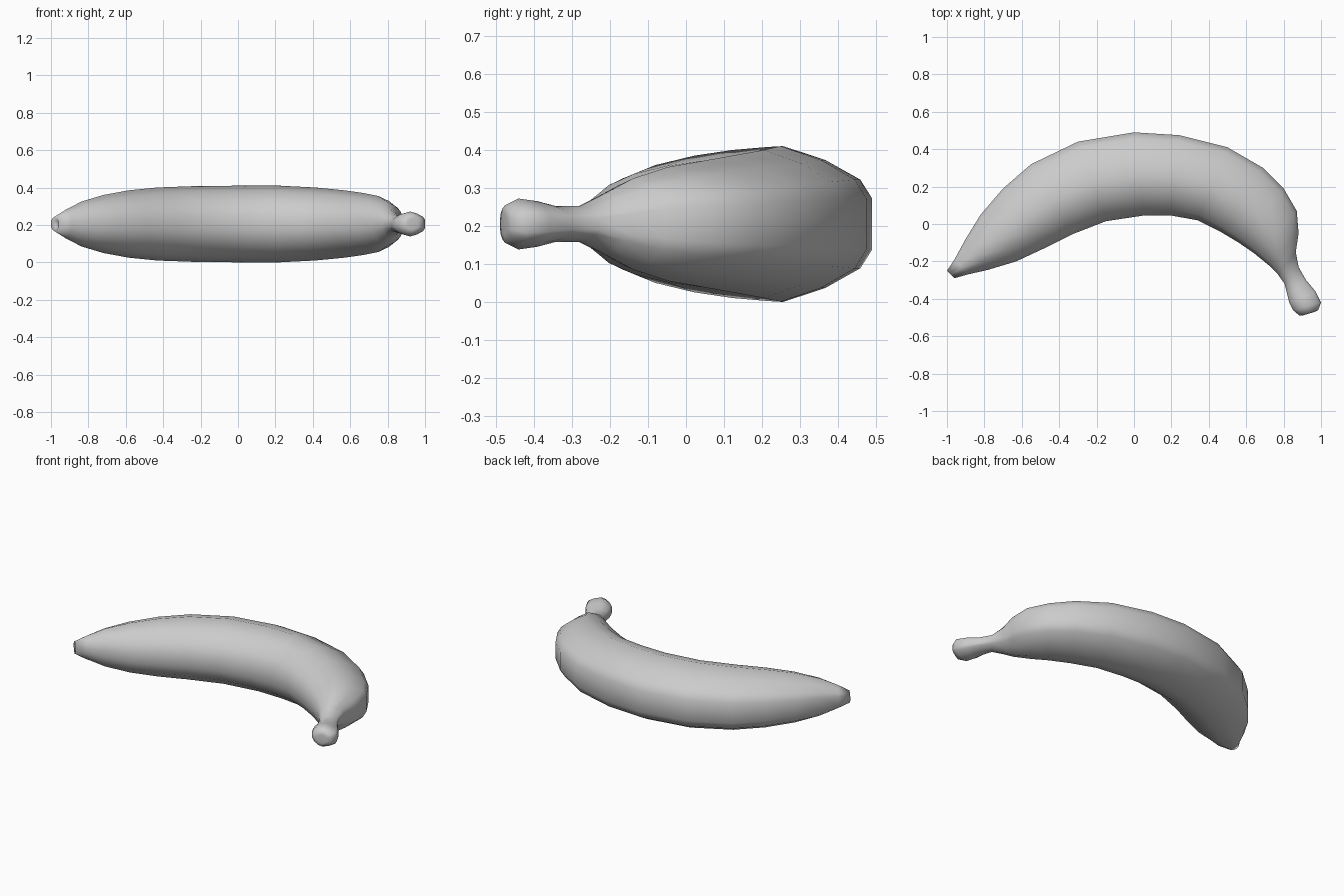
import bpy
import bmesh
from mathutils import Vector

default_cube = bpy.data.objects.get("Cube")
if default_cube:
    bpy.data.objects.remove(default_cube, do_unlink=True)

MID_HEIGHT = 0.205

# Rings along the fruit: outer x, outer y, inner x, inner y, half height
RINGS = [
    (-1, -.25, -.96, -.29, .04),
    (-.96, -.19, -.89, -.27, .075),
    (-.9, -.08, -.78, -.245, .12),
    (-.82, .05, -.63, -.2, .155),
    (-.7, .19, -.48, -.13, .18),
    (-.55, .32, -.33, -.055, .195),
    (-.3, .44, -.15, .015, .203),
    (0, .49, .05, .045, .205),
    (.24, .475, .2, .045, .205),
    (.5, .41, .34, .02, .195),
    (.69, .3, .46, -.04, .18),
    (.8, .19, .56, -.1, .165),
    (.87, .07, .64, -.155, .15),
    (.88, -.05, .72, -.22, .12),
    (.865, -.15, .77, -.27, .08),
    (.88, -.23, .805, -.32, .047),
    (.92, -.3, .82, -.38, .047),
    (.97, -.36, .83, -.42, .06),
    (1, -.42, .85, -.46, .067),
    (.985, -.46, .885, -.49, .05),
]

# Upper half of the cross-section, outer side to inner side; mirrored below
UPPER = [(1, .33), (.86, .57), (.45, .82), (-.05, 1),
         (-.5, .85), (-.86, .55), (-1, .2)]
SECTION = UPPER + [(u, -v) for u, v in reversed(UPPER)]


def make_material(name, color):
    material = bpy.data.materials.new(name)
    material.use_nodes = True
    material.diffuse_color = color
    shader = material.node_tree.nodes["Principled BSDF"]
    shader.inputs["Base Color"].default_value = color
    return material


def add_ring(bm, ring):
    outer_x, outer_y, inner_x, inner_y, half_height = ring
    outer = Vector((outer_x, outer_y, MID_HEIGHT))
    inner = Vector((inner_x, inner_y, MID_HEIGHT))
    centre, reach = (outer + inner) / 2, (outer - inner) / 2
    up = Vector((0, 0, half_height))
    return [bm.verts.new(centre + reach * u + up * v) for u, v in SECTION]


def close_end(bm, loop, depth, scale):
    """Cap an end with a smaller ring pushed along the local axis."""
    face = bm.faces.new(loop)
    face.normal_update()
    normal = face.normal.copy()
    centre = face.calc_center_median()
    bmesh.ops.inset_individual(bm, faces=[face], thickness=0.001)
    for vert in face.verts:
        vert.co = centre + (vert.co - centre) * scale + normal * depth


bm = bmesh.new()
loops = [add_ring(bm, ring) for ring in RINGS]

# Skin between neighbouring rings
for first, second in zip(loops, loops[1:]):
    for i in range(len(SECTION)):
        j = (i + 1) % len(SECTION)
        bm.faces.new((first[i], first[j], second[j], second[i]))

# Dimpled blossom tip and blunt stem end
close_end(bm, list(reversed(loops[0])), -.015, .5)
close_end(bm, loops[-1], .004, .6)
bmesh.ops.recalc_face_normals(bm, faces=bm.faces)

mesh = bpy.data.meshes.new("banana")
bm.to_mesh(mesh)
bm.free()
mesh.materials.append(make_material("plain grey", (.6, .6, .6, 1)))
mesh.shade_smooth()

banana = bpy.data.objects.new("banana", mesh)
bpy.context.collection.objects.link(banana)
